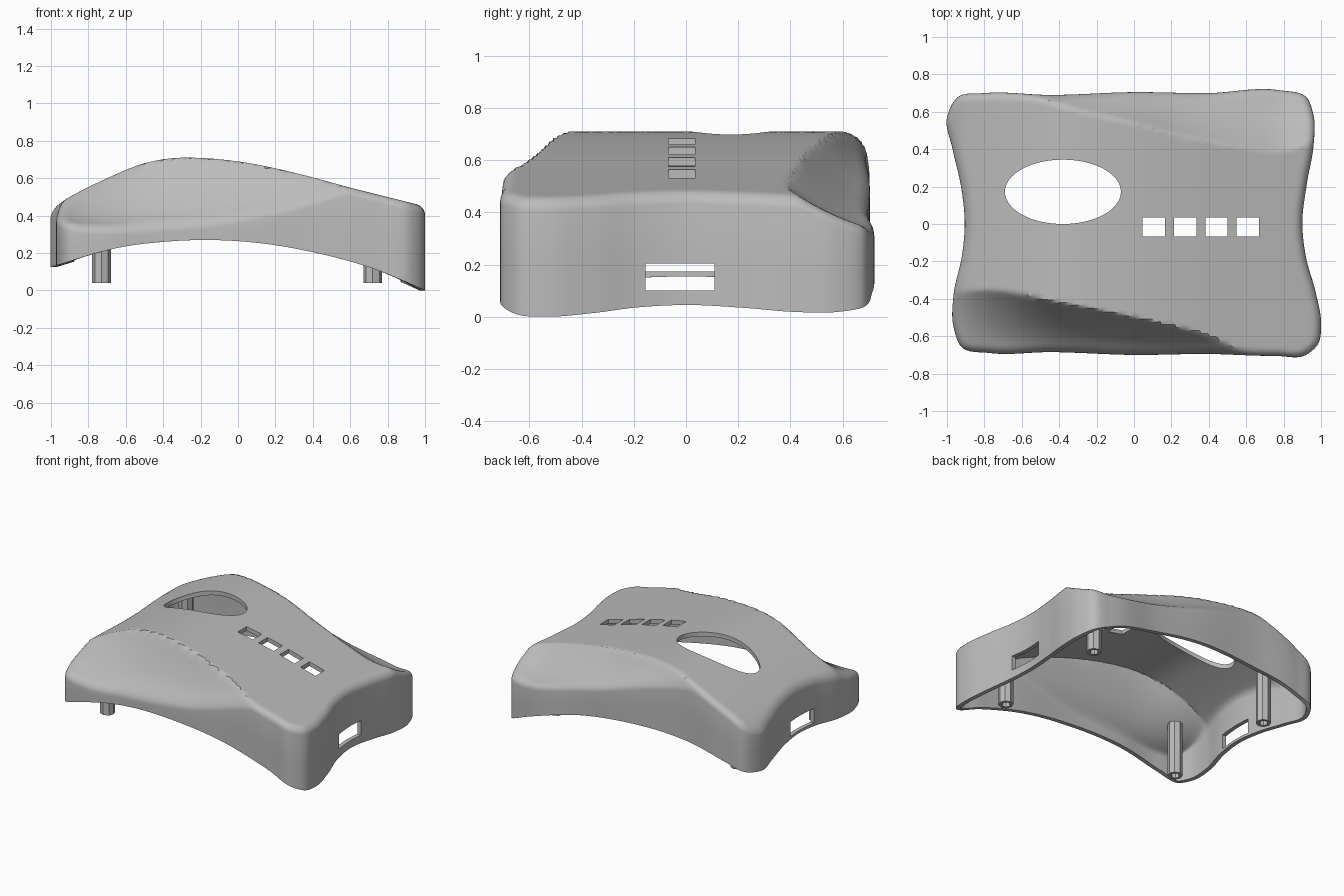
import bpy, bmesh, math
from mathutils import Vector

cube = bpy.data.objects.get("Cube")
if cube:
    bpy.data.objects.remove(cube, do_unlink=True)

grey = bpy.data.materials.new("plain grey")
grey.use_nodes = True
grey.diffuse_color = (0.5, 0.5, 0.5, 1)
grey.node_tree.nodes["Principled BSDF"].inputs["Base Color"].default_value = (0.5, 0.5, 0.5, 1)


def smooth_curve(points):
    """Smooth function through (x, value) points, held flat outside them."""
    def slope(i):
        a, b = points[max(i - 1, 0)], points[min(i + 1, len(points) - 1)]
        return (b[1] - a[1]) / (b[0] - a[0])

    def value(x):
        if x <= points[0][0]:
            return points[0][1]
        for i in range(len(points) - 1):
            (x0, y0), (x1, y1) = points[i], points[i + 1]
            if x <= x1:
                w = x1 - x0
                t = (x - x0) / w
                return (y0 * (1 + 2 * t) * (1 - t) ** 2 + slope(i) * w * t * (1 - t) ** 2
                        + y1 * t * t * (3 - 2 * t) + slope(i + 1) * w * t * t * (t - 1))
        return points[-1][1]
    return value


# Side profiles: domed top, arched bottom rim
crown = smooth_curve([(-1, .43), (-.9, .5), (-.7, .6), (-.5, .68), (-.3, .71),
                      (0, .69), (.3, .63), (.6, .55), (.9, .475), (1, .45)])
rim = smooth_curve([(-1, .125), (-.7, .215), (-.5, .25), (-.2, .27), (.1, .255),
                    (.4, .205), (.7, .125), (.9, .045), (1, 0)])
# Scoops: upper border in plan, and height where the scoop meets the wall
front_border = smooth_curve([(-1, -.37), (-.75, -.355), (-.4, -.42), (0, -.5), (.4, -.6), (.6, -.7)])
front_edge = smooth_curve([(-1, .37), (-.8, .345), (-.5, .35), (-.2, .375), (.2, .44), (.6, .555)])
back_border = smooth_curve([(-.58, .7), (-.3, .61), (0, .54), (.3, .46), (.6, .41), (.8, .39), (1, .45)])
back_edge = smooth_curve([(-.58, .67), (-.15, .58), (.24, .46), (.65, .365), (.8, .345), (1, .36)])


def height(x, y):
    top = crown(x)
    for side, border, edge in ((-1, front_border, front_edge), (1, back_border, back_edge)):
        start = side * border(x)
        if start < .695 and side * y > start:
            t = max(0, (.7 - side * y) / (.7 - start))
            low = min(edge(x), top)
            return low + (top - low) * t ** 1.5
    return top


# Plan outline, counter-clockwise from the right end
outline_points = [Vector(p) for p in (
    (.9, 0), (.925, .22), (.96, .42), (.96, .58), (.92, .68), (.78, .715), (.4, .70), (0, .705),
    (-.45, .69), (-.8, .70), (-.94, .68), (-1, .57), (-.97, .4), (-.925, .2),
    (-.905, 0), (-.92, -.17), (-.965, -.38), (-.965, -.55), (-.92, -.66), (-.77, -.69),
    (-.45, -.685), (0, -.70), (.4, -.695), (.75, -.705), (.92, -.7), (.985, -.64), (1, -.54),
    (.97, -.36), (.92, -.18))]


def closed_spline(pts, steps):
    result = []
    for i in range(len(pts)):
        a, b, c, d = (pts[(i + k) % len(pts)] for k in (-1, 0, 1, 2))
        # knot spacing by chord keeps the corners free of overshoot
        n1, n2, n3 = (max((q - p).length, .01) for p, q in ((a, b), (b, c), (c, d)))
        m1 = ((b - a) / n1 * n2 + (c - b) / n2 * n1) / (n1 + n2) * n2
        m2 = ((c - b) / n2 * n3 + (d - c) / n3 * n2) / (n2 + n3) * n2
        for s in range(steps):
            t = s / steps
            result.append(b * (1 + 2 * t) * (1 - t) ** 2 + m1 * t * (1 - t) ** 2
                          + c * t * t * (3 - 2 * t) + m2 * t * t * (t - 1))
    return result


outline = closed_spline(outline_points, 9)
count = len(outline)
inward = []
for i in range(count):
    d = (outline[(i + 1) % count] - outline[i - 1]).normalized()
    inward.append(Vector((-d.y, d.x)))


def finish(name, bm):
    bmesh.ops.recalc_face_normals(bm, faces=bm.faces)
    mesh = bpy.data.meshes.new(name)
    bm.to_mesh(mesh)
    bm.free()
    mesh.materials.append(grey)
    obj = bpy.data.objects.new(name, mesh)
    bpy.context.collection.objects.link(obj)
    return obj


def bridge(bm, a, b):
    for i in range(len(a)):
        j = (i + 1) % len(a)
        bm.faces.new((a[i], a[j], b[j], b[i]))


def select_only(obj):
    bpy.ops.object.select_all(action='DESELECT')
    obj.select_set(True)
    bpy.context.view_layer.objects.active = obj


# Shell: wall, rounded shoulder, then shrinking rings over the top
radius = .045
bm = bmesh.new()
rings = []
for f in (0, .5):
    ring = []
    for p, n in zip(outline, inward):
        q = p + n * radius
        z = rim(p.x) + (height(q.x, q.y) - radius - rim(p.x)) * f
        ring.append(bm.verts.new((p.x, p.y, z)))
    rings.append(ring)
for k in range(6):
    angle = k / 5 * math.pi / 2
    ring = []
    for p, n in zip(outline, inward):
        q = p + n * radius * (1 - math.cos(angle))
        ring.append(bm.verts.new((q.x, q.y, height(q.x, q.y) - radius * (1 - math.sin(angle)))))
    rings.append(ring)
layers = 40
for k in range(1, layers):
    s = 1 - k / layers
    ring = []
    for p, n in zip(outline, inward):
        q = (p + n * radius) * s
        ring.append(bm.verts.new((q.x, q.y, height(q.x, q.y))))
    rings.append(ring)
for a, b in zip(rings, rings[1:]):
    bridge(bm, a, b)
centre = bm.verts.new((0, 0, height(0, 0)))
for i in range(count):
    bm.faces.new((rings[-1][i], rings[-1][(i + 1) % count], centre))
shell = finish("shell", bm)
if shell.data.polygons[-1].normal.z < 0:
    shell.data.flip_normals()
thick = shell.modifiers.new("thickness", 'SOLIDIFY')
thick.thickness = .03
thick.offset = -1

# Openings: oval window, four button holes, a slot in each end
bm = bmesh.new()


def box(x0, x1, y0, y1, z0, z1):
    verts = bmesh.ops.create_cube(bm, size=1)["verts"]
    bmesh.ops.scale(bm, vec=(x1 - x0, y1 - y0, z1 - z0), verts=verts)
    bmesh.ops.translate(bm, vec=((x0 + x1) / 2, (y0 + y1) / 2, (z0 + z1) / 2), verts=verts)


oval = bmesh.ops.create_cone(bm, cap_ends=True, segments=64, radius1=1, radius2=1, depth=1)["verts"]
bmesh.ops.scale(bm, vec=(.31, .172, .6), verts=oval)
bmesh.ops.translate(bm, vec=(-.38, .172, .7), verts=oval)
for i in range(4):
    left = .045 + i * .168
    box(left, left + .12, -.068, .034, .4, 1)
box(.8, 1.1, -.155, .11, .1, .205)
box(-1.1, -.8, -.155, .11, .173, .278)
cutter = finish("opening_cutter", bm)
cutter.hide_render = True
cut = shell.modifiers.new("openings", 'BOOLEAN')
cut.operation = 'DIFFERENCE'
cut.solver = 'EXACT'
cut.object = cutter
select_only(shell)
for name in ("thickness", "openings"):
    bpy.ops.object.modifier_apply(modifier=name)
bpy.data.objects.remove(cutter, do_unlink=True)
select_only(shell)
bpy.ops.object.shade_smooth_by_angle(angle=math.radians(30))

# Hollow mounting posts reaching up into the shell
for x, x_name in ((-.73, "left"), (.72, "right")):
    for y, y_name in ((-.45, "front"), (.45, "back")):
        bm = bmesh.new()
        ends = [(x + .05 * a, y + .05 * b) for a in (-1, 0, 1) for b in (-1, 0, 1)]
        top = min(height(*e) for e in ends) - .012
        loops = []
        for r, z in ((.05, .04), (.05, top), (.03, top), (.03, .04)):
            loops.append([bm.verts.new((x + r * math.cos(i * math.pi / 4), y + r * math.sin(i * math.pi / 4), z))
                          for i in range(8)])
        for i in range(4):
            bridge(bm, loops[i], loops[(i + 1) % 4])
        finish(f"{y_name}_{x_name}_post", bm)
